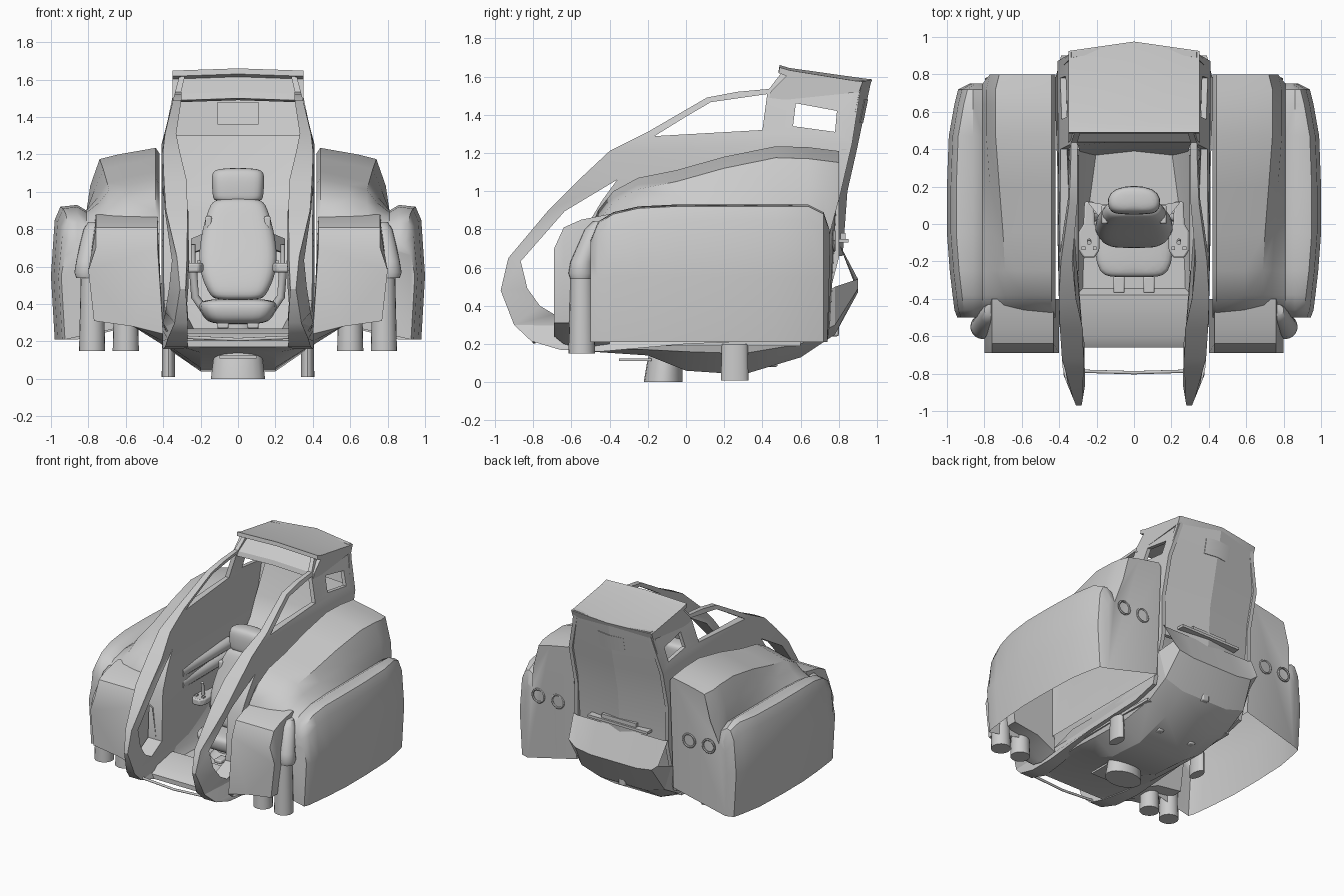
import bpy, bmesh
from math import radians, sin, cos, pi
from mathutils import Vector
from mathutils.geometry import tessellate_polygon

if "Cube" in bpy.data.objects:
    bpy.data.objects.remove(bpy.data.objects["Cube"])


def finish(name, verts, faces, mirror=False, subsurf=0, angle=32, bevel=0):
    bm = bmesh.new()
    vs = [bm.verts.new(v) for v in verts]
    for f in faces:
        bm.faces.new([vs[i] for i in f])
    bmesh.ops.recalc_face_normals(bm, faces=bm.faces)
    me = bpy.data.meshes.new(name)
    bm.to_mesh(me)
    bm.free()
    me.shade_smooth()
    if not subsurf:
        me.set_sharp_from_angle(angle=radians(angle))
    ob = bpy.data.objects.new(name, me)
    bpy.context.collection.objects.link(ob)
    if bevel:
        b = ob.modifiers.new("bevel", "BEVEL")
        b.width, b.segments = bevel, 2
    if subsurf:
        s = ob.modifiers.new("subsurf", "SUBSURF")
        s.levels = s.render_levels = subsurf
    if mirror:
        ob.modifiers.new("mirror", "MIRROR")
    return ob


def loft(name, rings, closed=True, caps=True, **kw):
    n = len(rings[0])
    verts = [p for r in rings for p in r]
    faces = []
    for a in range(len(rings) - 1):
        for i in range(n if closed else n - 1):
            j = (i + 1) % n
            faces.append((a * n + i, a * n + j, (a + 1) * n + j, (a + 1) * n + i))
    if caps:
        faces += [tuple(range(n)), tuple((len(rings) - 1) * n + i for i in range(n))]
    return finish(name, verts, faces, **kw)


def box(name, x, y, z, **kw):
    return loft(name, [[(x[0], y[0], h), (x[1], y[0], h), (x[1], y[1], h), (x[0], y[1], h)] for h in z], **kw)


def tube(name, path, sy=1.0, sides=20, **kw):
    """Round sections (x, y, z, radius) stacked mainly along z."""
    return loft(name, [[(x + r * cos(2 * pi * i / sides), y + sy * r * sin(2 * pi * i / sides), z)
                        for i in range(sides)] for x, y, z, r in path], **kw)


def rod(name, pts, r, sides=12, **kw):
    """Round bar of constant radius along any path."""
    pts = [Vector(p) for p in pts]
    rings = []
    for k, p in enumerate(pts):
        d = (pts[min(k + 1, len(pts) - 1)] - pts[max(k - 1, 0)]).normalized()
        u = d.cross(Vector((0.31, 0.9, 0.3))).normalized() if abs(d.y) < .7 else d.cross(Vector((0, 0, 1))).normalized()
        v = d.cross(u)
        rings.append([p + r * (u * cos(2 * pi * i / sides) + v * sin(2 * pi * i / sides)) for i in range(sides)])
    return loft(name, rings, **kw)


def interp(table, t):
    for (a, va), (b, vb) in zip(table, table[1:]):
        if t <= b:
            return va + (vb - va) * max(0, (t - a) / (b - a))
    return table[-1][1]


# Cockpit side frame with window openings
outer = [(-.97, .48), (-.93, .65), (-.72, .90), (-.56, 1.06), (-.40, 1.21), (-.2, 1.31), (.11, 1.49), (.27, 1.52),
         (.435, 1.535), (.50, 1.62), (.92, 1.57), (.87, 1.25), (.80, .95), (.80, .65), (.70, .27), (.5, .22),
         (0, .2), (-.45, .16), (-.66, .17), (-.81, .215), (-.90, .30)]
holes = [[(-.865, .633), (-.635, .895), (-.36, 1.06), (-.44, .95), (-.53, .80), (-.55, .42), (-.69, .355),
          (-.765, .40), (-.83, .49)],
         [(-.165, 1.288), (.0, 1.39), (.13, 1.466), (.425, 1.508), (.40, 1.32)],
         [(.575, 1.46), (.79, 1.42), (.78, 1.31), (.56, 1.34)]]
loops = [outer] + holes
flat = [p for l in loops for p in l]
xo = lambda y, z: interp([(-.97, .31), (-.8, .38), (-.5, .40), (0, .41)], y) - max(0, z - 1.25) * .26
th = lambda y: interp([(-.97, .03), (-.85, .10), (-.6, .13), (-.45, .10), (-.2, .06), (.1, .045), (.5, .03)], y)
n = len(flat)
verts = [(xo(y, z), y, z) for y, z in flat] + [(xo(y, z) - th(y), y, z) for y, z in flat]
tris = [tuple(t) for t in tessellate_polygon([[Vector((y, z, 0)) for y, z in l] for l in loops])]
faces = tris + [tuple(i + n for i in reversed(t)) for t in tris]
start = 0
for l in loops:
    for i in range(len(l)):
        a, b = start + i, start + (i + 1) % len(l)
        faces.append((a, b, b + n, a + n))
    start += len(l)
finish("cockpit_side_frame", verts, faces, mirror=True)

# Side pods: inner fender blending over a valley into the outer pod, open below
rings = []
for y, zt, zo, x1, xf in [(-.50, .80, .74, .945, .70), (-.46, .90, .84, .96, .70), (-.38, 1.0, .89, .97, .69),
                          (-.25, 1.07, .92, .985, .69), (-.05, 1.11, .93, 1.0, .70), (.2, 1.18, .93, 1.0, .72),
                          (.47, 1.235, .93, .99, .74), (.64, 1.23, .93, .96, .74), (.72, 1.22, .89, .94, .74),
                          (.80, 1.21, .80, .88, .72)]:
    yo, yb = min(y, .75), min(y, .755)
    rings.append([(.42, yb, .32), (.42, y, zt - .03), (.44, y, zt), (xf - .1, y, zt - .035), (xf, y, zt - .06),
                  (xf + .05, y, (zt * .5 + zo * .5) - .05), (min(.81, x1 - .05), yo, zo - .03),
                  (min(.86, x1 - .035), yo, zo), (x1 - .05 + max(0, .9 - x1), yo, zo - .01),
                  (x1 - .02 + max(0, .9 - x1) * .3, yo, zo - .08), (x1, yo, .55), (x1 - .02, min(y, .74), .21)])
loft("side_pod", rings, closed=False, mirror=True, angle=38)

# Box-shaped pod front
loft("pod_front", [[(.40, y, zb), (.43, y, zt), (.76, y, zt), (.80, y, .58), (.77, y, .31), (.56, y, .28)]
                   for y, zb, zt in [(-.69, .24, .70), (-.64, .20, .81), (-.55, .18, .85), (-.40, .2, .88)]],
     mirror=True)

# Exhaust pipes and nacelle
for x in (.60, .78):
    tube("exhaust_pipe", [(x, -.545, .15, .07), (x, -.545, .58, .06)], mirror=True)
tube("pipe_nacelle", [(.81, -.55, .54, .055), (.81, -.55, .57, .065), (.805, -.545, .63, .06), (.79, -.51, .72, .055),
                      (.775, -.48, .80, .05), (.77, -.46, .84, .03)], mirror=True, angle=50)

# Tail light rings
for x in (.57, .74):
    R, c = .05, 24
    rod("tail_light_ring", [(x + R * cos(2 * pi * i / c), .775, .74 + R * sin(2 * pi * i / c)) for i in range(c + 1)],
        .008, sides=6, mirror=True)

# Belly hull, folding up to the rear point
hull = [(-.65, .35, .22, .33, .18, .17), (-.2, .40, .30, .36, .17, .14), (0, .40, .30, .36, .16, .06),
        (.3, .41, .32, .36, .15, .04), (.6, .42, .38, .36, .2, .13), (.78, .42, .50, .36, .30, .25),
        (.90, .39, .54, .33, .49, .47), (.81, .41, .71, .38, .70, .70)]
loft("belly_hull", [[(-a, y, az), (-b, y, bz), (-.2, y, zb), (.2, y, zb), (b, y, bz), (a, y, az)]
                    for y, a, az, b, bz, zb in hull], closed=False, caps=False, angle=22)
box("cockpit_floor", (-.38, .38), (-.6, .6), (.19, .21))

# Rear cab wall, peaked along the centre
loft("rear_wall", [[(-w, y - .05, z), (0, y, z), (w, y - .05, z), (w, y - .08, z), (0, y - .03, z), (-w, y - .08, z)]
                   for z, y, w in [(.66, .82, .40), (1.0, .845, .40), (1.22, .895, .41), (1.58, .97, .335)]], angle=12)
box("rear_ledge", (-.26, .26), (.79, .85), (.73, .75))
box("ledge_bracket", (-.15, .15), (.79, .835), (.75, .78))

# Rear window panel, set just proud of the wall on both sides
loft("rear_window_panel", [[(x, y, z) for x, y in ((-.11, y0 - .055), (.11, y0 - .055), (.11, y0 - .012),
                                                   (0, y0 + .004), (-.11, y0 - .012))]
                           for z, y0 in ((1.36, .924), (1.48, .949))], angle=20)

# Roof with concave visor and a raised rim
prof = [(.435, 1.50), (.445, 1.535), (.525, 1.615), (.485, 1.63), (.49, 1.66), (.54, 1.645), (.93, 1.59),
        (.975, 1.585), (.955, 1.53), (.52, 1.49)]
loft("roof", [[(x, y - (.05 * abs(x) / .35 if y > .9 else 0), z - .012 * abs(x) / .35) for y, z in prof]
              for x in (-.35, -.33, 0, .33, .35)], angle=20)

# Interior bulkhead and sloping tub lining
loft("rear_bulkhead", [[(-w, y, z), (0, y + .03, z), (w, y, z)] for w, y, z in
                       [(.34, .83, 1.30), (.37, .75, 1.05), (.37, .68, .90), (.34, .52, .80), (.30, .42, .55),
                        (.28, .36, .21)]], closed=False, caps=False, angle=40)
loft("tub_lining", [[(x0, y, .211), (x0 + .03, y, .26), (.33, y, .45), (.36, y, .66), (.40, y, .68)]
                    for y, x0 in ((-.55, .28), (-.2, .27), (.1, .24), (.40, .20))],
     closed=False, caps=False, mirror=True, angle=60)
for z in (.74, .83):
    rod("side_roll", [(.34, -.25, z), (.34, -.23, z), (.34, .35, z), (.34, .37, z)], .045, mirror=True)

# Front step, bar and pedals
loft("front_step", [[(x, y, z) for y, z in [(-.66, .17), (-.66, .205), (-.60, .245), (-.38, .27), (-.34, .20)]]
                    for x in (-.33, -.28, .28, .33)])
rod("front_bar", [(-.34, -.785, .225), (0, -.795, .21), (.34, -.785, .225)], .009)
box("pedal", (.05, .11), (-.37, -.28), (.27, .30), mirror=True, bevel=.008)


# Seat from soft blocks: rows of (z, y front, y back, half width)
def cushion(name, rows):
    return loft(name, [[(-w, a, z), (-w * .5, a - .01, z), (w * .5, a - .01, z), (w, a, z), (w, b, z), (-w, b, z)]
                       for z, a, b, w in rows], subsurf=2)


cushion("seat_back", [(.42, -.10, .02, .13), (.45, -.13, .03, .16), (.60, -.09, .06, .23), (.80, -.01, .12, .20),
                      (.92, .03, .15, .16), (.97, .06, .16, .13)])
cushion("headrest", [(.95, .07, .20, .13), (.96, .06, .21, .14), (1.09, .06, .21, .15), (1.13, .09, .20, .13)])
cushion("seat_base", [(.29, -.22, .10, .14), (.32, -.27, .12, .19), (.40, -.28, .12, .23), (.43, -.25, .10, .18)])
tube("seat_pedestal", [(0, -.08, .2, .16), (0, -.08, .26, .11), (0, -.08, .34, .11)])
box("shoulder_bracket", (.14, .175), (.0, .10), (.76, .87), mirror=True, bevel=.01)
loft("seat_wing", [[(.13, y, z), (.25, .12, z - .03), (.18, y - .07, z)] for y, z in ((.10, .78), (.10, .70))],
     mirror=True)

# Armrests with control consoles and sticks
rod("armrest_strut", [(.16, .05, .34), (.23, .03, .44), (.24, .0, .58)], .022, mirror=True)
loft("armrest", [[(x, y, z) for x, z in ((.24 - w, .57), (.24 + w, .57), (.24 + w, .62), (.24 - w, .62))]
                 for y, w in ((.12, .025), (0, .03), (-.04, .055), (-.14, .055), (-.18, .03))],
     mirror=True, bevel=.01)
rod("control_stick", [(.24, -.09, .61), (.24, -.09, .66), (.24, -.10, .72)], .012, mirror=True)
for dx in (-.03, .03):
    box("console_button", (.23 + dx, .25 + dx), (-.14, -.12), (.61, .632), mirror=True)

# Landing thrusters and small belly fittings
tube("centre_thruster", [(0, -.12, 0, .145), (0, -.11, .12, .13), (0, -.10, .17, .12)], sy=.7)
tube("side_thruster", [(.372, .255, .01, .036), (.372, .255, .20, .034)], sy=2.0, mirror=True)
box("belly_fin", (-.10, .10), (-.35, -.18), (.11, .125))
box("belly_peg", (.12, .17), (.42, .48), (.08, .16), mirror=True, bevel=.01)
box("rear_belly_peg", (-.03, .03), (.72, .80), (.24, .33), bevel=.01)
